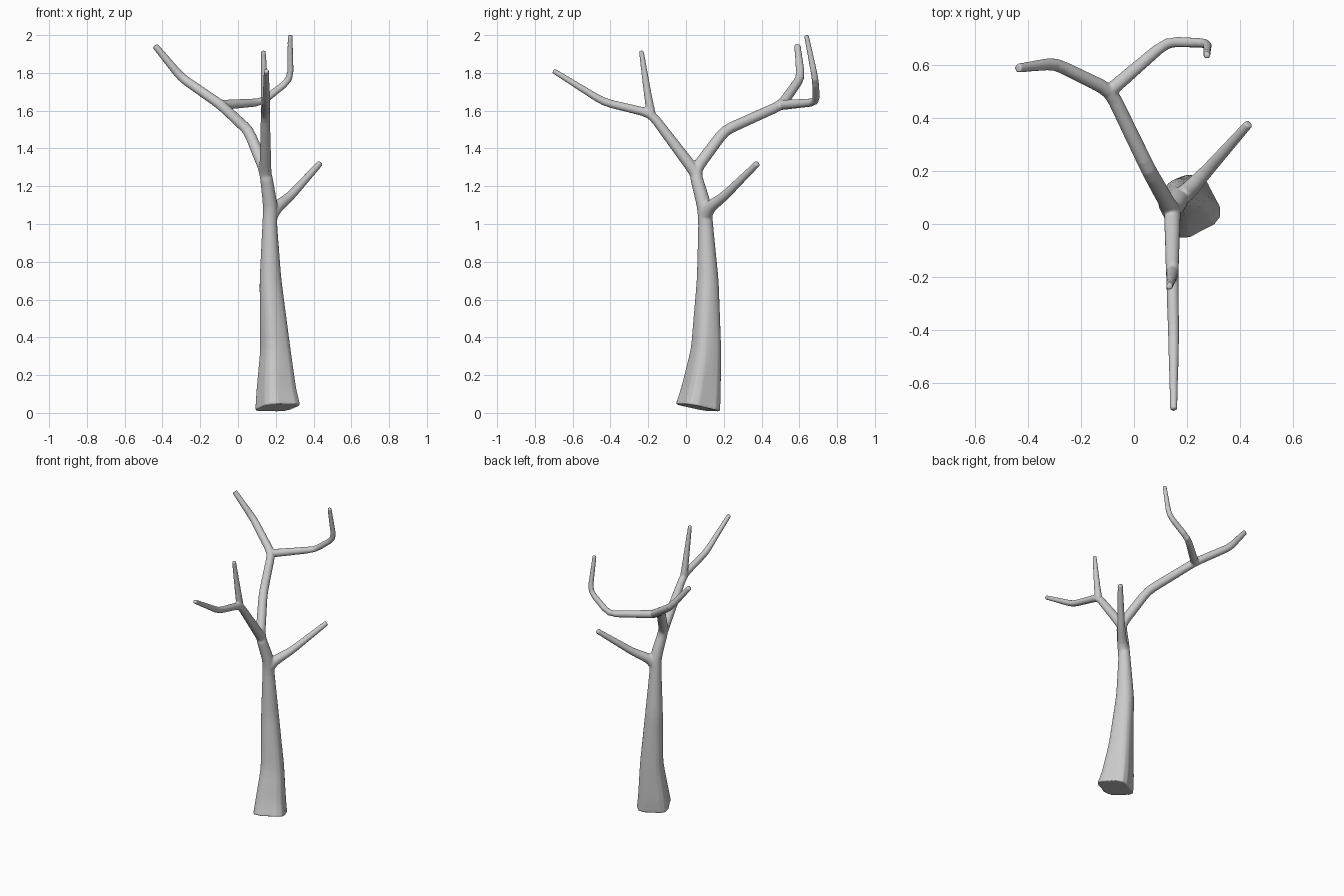
import bpy, bmesh, math
from mathutils import Vector

if "Cube" in bpy.data.objects:
    bpy.data.objects.remove(bpy.data.objects["Cube"])

SIDES = 20


def soften(path, reach=0.045):
    """Round each bend of a path of (x, y, z, radius) points."""
    pts = [Vector(p) for p in path]
    out = [pts[0]]
    for a, p, b in zip(pts, pts[1:], pts[2:]):
        before = p.lerp(a, min(0.35, reach / (a - p).length))
        after = p.lerp(b, min(0.35, reach / (b - p).length))
        out += [before, p * 0.5 + (before + after) * 0.25, after]
    return out + [pts[-1]]


def limb(bm, path, square=0.0):
    """Closed tapering tube; 'square' makes the lower end a rounded square."""
    pts = soften(path)
    rings = []
    for i, p in enumerate(pts):
        t = (pts[min(i + 1, len(pts) - 1)] - pts[max(i - 1, 0)]).xyz.normalized()
        u = Vector((1, 0, 0))
        u = (u - t * u.dot(t)).normalized()
        v = t.cross(u)
        sq = square * max(0.0, 1 - p.z / 0.8)
        ring = []
        for k in range(SIDES):
            a = math.tau * k / SIDES
            r = p.w * (1 + sq * math.cos(4 * (a + math.radians(18))))
            ring.append(bm.verts.new(p.xyz + (u * math.cos(a) + v * math.sin(a)) * r))
        rings.append(ring)
    for lo, hi in zip(rings, rings[1:]):
        for k in range(SIDES):
            n = (k + 1) % SIDES
            bm.faces.new((lo[k], lo[n], hi[n], hi[k]))
    bm.faces.new(rings[0][::-1])
    bm.faces.new(rings[-1])


# Fork points shared by several limbs
fork_mid = (0.145, 0.045, 1.28, 0.032)
fork_back = (-0.09, 0.505, 1.63, 0.027)
fork_front = (0.145, -0.185, 1.585, 0.024)

bm = bmesh.new()

# Trunk, running on into the big back limb and its left twig
limb(bm, [(0.21, 0.063, 0.027, 0.114), (0.203, 0.078, 0.11, 0.103),
          (0.198, 0.106, 0.33, 0.079), (0.172, 0.115, 0.7, 0.058),
          (0.168, 0.104, 1.0, 0.039), (0.172, 0.098, 1.09, 0.039),
          fork_mid, (0.055, 0.205, 1.495, 0.029), fork_back,
          (-0.30, 0.608, 1.775, 0.024), (-0.44, 0.59, 1.945, 0.017)], 0.1)

# Low right branch
limb(bm, [(0.172, 0.1, 1.04, 0.036), (0.205, 0.125, 1.09, 0.033),
          (0.275, 0.2, 1.145, 0.025), (0.435, 0.38, 1.322, 0.017)])

# Back limb, right twig with upturned end
limb(bm, [fork_back, (0.125, 0.69, 1.645, 0.021),
          (0.278, 0.685, 1.765, 0.018), (0.276, 0.637, 2.0, 0.013)])

# Front limb with long twig
limb(bm, [(0.15, 0.06, 1.24, 0.03), fork_mid, fork_front,
          (0.15, -0.435, 1.645, 0.021), (0.15, -0.703, 1.812, 0.014)])

# Front limb, upright twig
limb(bm, [fork_front, (0.143, -0.2, 1.67, 0.021), (0.134, -0.237, 1.918, 0.013)])

mesh = bpy.data.meshes.new("bare_tree")
bm.to_mesh(mesh)
bm.free()
tree = bpy.data.objects.new("bare_tree", mesh)
bpy.context.collection.objects.link(tree)

# Fuse the limbs into one skin and soften the forks
remesh = tree.modifiers.new("fuse", 'REMESH')
remesh.mode = 'VOXEL'
remesh.voxel_size = 0.006
remesh.use_smooth_shade = True
smooth = tree.modifiers.new("soften_forks", 'SMOOTH')
smooth.factor = 0.5
smooth.iterations = 5
